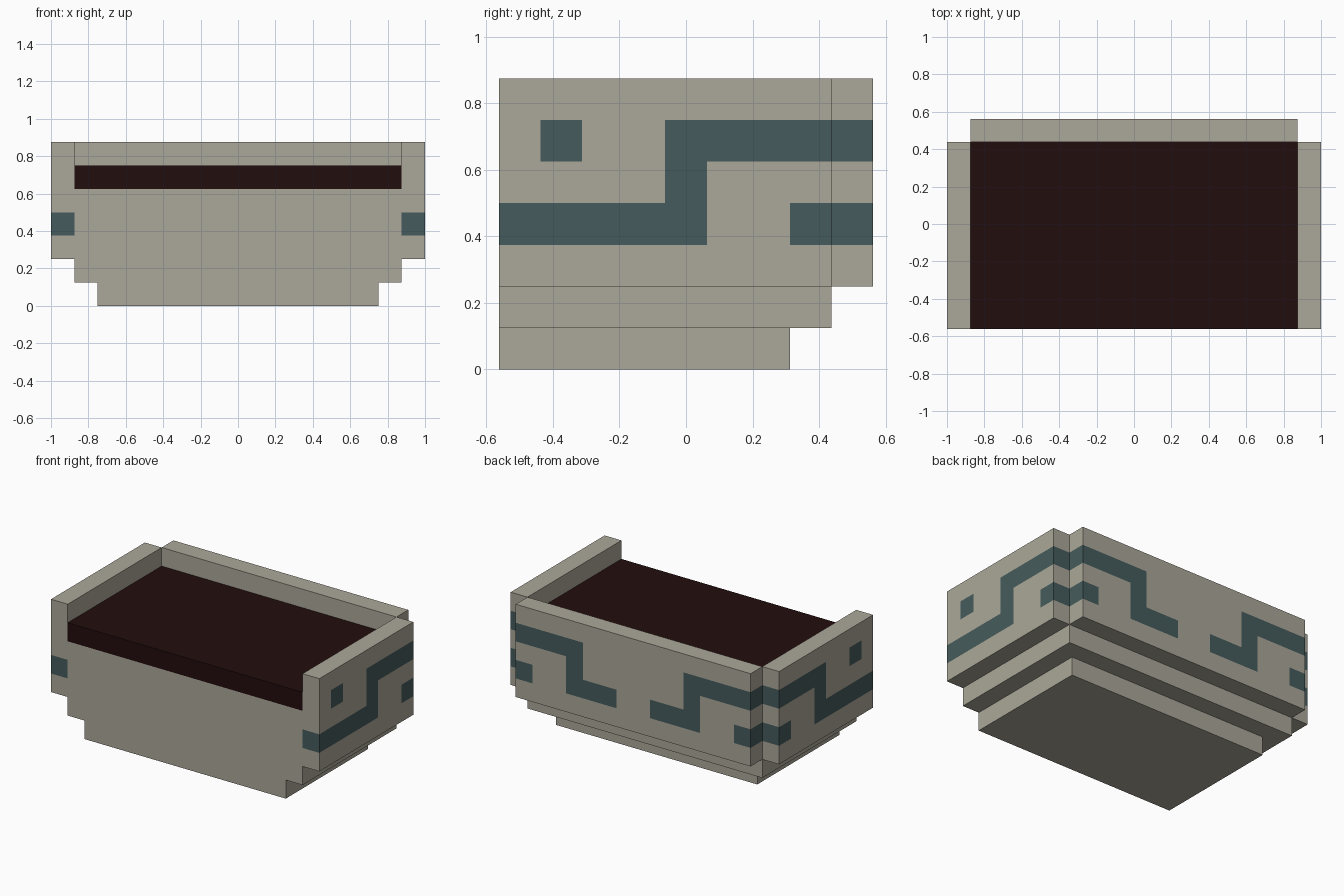
import bpy, bmesh
from mathutils import Vector

if "Cube" in bpy.data.objects:
    bpy.data.objects.remove(bpy.data.objects["Cube"], do_unlink=True)


def make_material(name, rgb):
    mat = bpy.data.materials.new(name)
    mat.use_nodes = True
    mat.diffuse_color = (*rgb, 1)
    mat.node_tree.nodes["Principled BSDF"].inputs["Base Color"].default_value = (*rgb, 1)
    return mat


stone = make_material("pale stone", (0.407, 0.386, 0.319))
teal = make_material("dark teal", (0.060, 0.105, 0.107))
liquid = make_material("dark red liquid", (0.016, 0.004, 0.004))

# Key dimensions, in steps of one unit
U = 0.125
FRONT, INNER_BACK, BACK = -4.5 * U, 3.5 * U, 4.5 * U
LOW, HIGH = (3 * U, 4 * U), (5 * U, 6 * U)     # heights of the two painted bands
JOINED = (LOW[0], HIGH[1])

# Painted rectangles: horizontal range, height range
SIDE_PAINT = [((FRONT, U / 2), LOW), ((-U / 2, U / 2), JOINED), ((-U / 2, BACK), HIGH),
              ((2.5 * U, BACK), LOW), ((-3.5 * U, -2.5 * U), HIGH)]
BACK_PAINT = [((0, 4 * U), LOW), ((3 * U, 4 * U), JOINED), ((3 * U, 1), HIGH),
              ((6 * U, 1), LOW), ((0, U), HIGH)]
FRONT_PAINT = [((7 * U, 1), LOW)]


def is_painted(face):
    """Only outward faces of the walls carry the pattern."""
    c, n = face.calc_center_median(), face.normal
    if n.x * c.x > 0.01:
        rects, h = SIDE_PAINT, c.y
    elif n.y > 0.5:
        rects, h = BACK_PAINT, abs(c.x)
    elif n.y < -0.5:
        rects, h = FRONT_PAINT, abs(c.x)
    else:
        return False
    return any(a < h < b and low < c.z < high for (a, b), (low, high) in rects)


def slice_box(bm, axis, position):
    normal = Vector((0, 0, 0))
    normal[axis] = 1
    bmesh.ops.bisect_plane(bm, geom=bm.verts[:] + bm.edges[:] + bm.faces[:],
                           plane_co=normal * position, plane_no=normal)


def box(name, xs, ys, zs, mats, cuts=()):
    bm = bmesh.new()
    bmesh.ops.create_cube(bm, size=1)
    for v in bm.verts:
        for axis, (a, b) in enumerate((xs, ys, zs)):
            v.co[axis] = a if v.co[axis] < 0 else b
    for axis, position in cuts:
        slice_box(bm, axis, position)
    if cuts:
        bm.normal_update()
        for face in bm.faces:
            face.material_index = int(is_painted(face))
    mesh = bpy.data.meshes.new(name)
    bm.to_mesh(mesh)
    bm.free()
    for mat in mats:
        mesh.materials.append(mat)
    obj = bpy.data.objects.new(name, mesh)
    bpy.context.collection.objects.link(obj)
    return obj


# Stepped base and basin body
box("base_step", (-6 * U, 6 * U), (FRONT, 2.5 * U), (0, U), [stone])
box("basin_body", (-7 * U, 7 * U), (FRONT, INNER_BACK), (U, 5 * U), [stone])

# Liquid filling the basin, open at the front
box("liquid_fill", (-7 * U, 7 * U), (FRONT, INNER_BACK), HIGH, [liquid])

# Walls with the painted meander band
band_cuts = [(2, z) for z in LOW + HIGH]
side_cuts = band_cuts + [(1, k * U) for k in (-3.5, -2.5, -0.5, 0.5, 2.5)]
back_cuts = band_cuts + [(0, s * k * U) for k in (1, 3, 4, 6) for s in (-1, 1)]
wall_z = (2 * U, 7 * U)
box("left_wall", (7 * U, 1), (FRONT, INNER_BACK), wall_z, [stone, teal], side_cuts)
box("right_wall", (-1, -7 * U), (FRONT, INNER_BACK), wall_z, [stone, teal], side_cuts)
box("back_wall", (-7 * U, 7 * U), (INNER_BACK, BACK), wall_z, [stone, teal], back_cuts)
